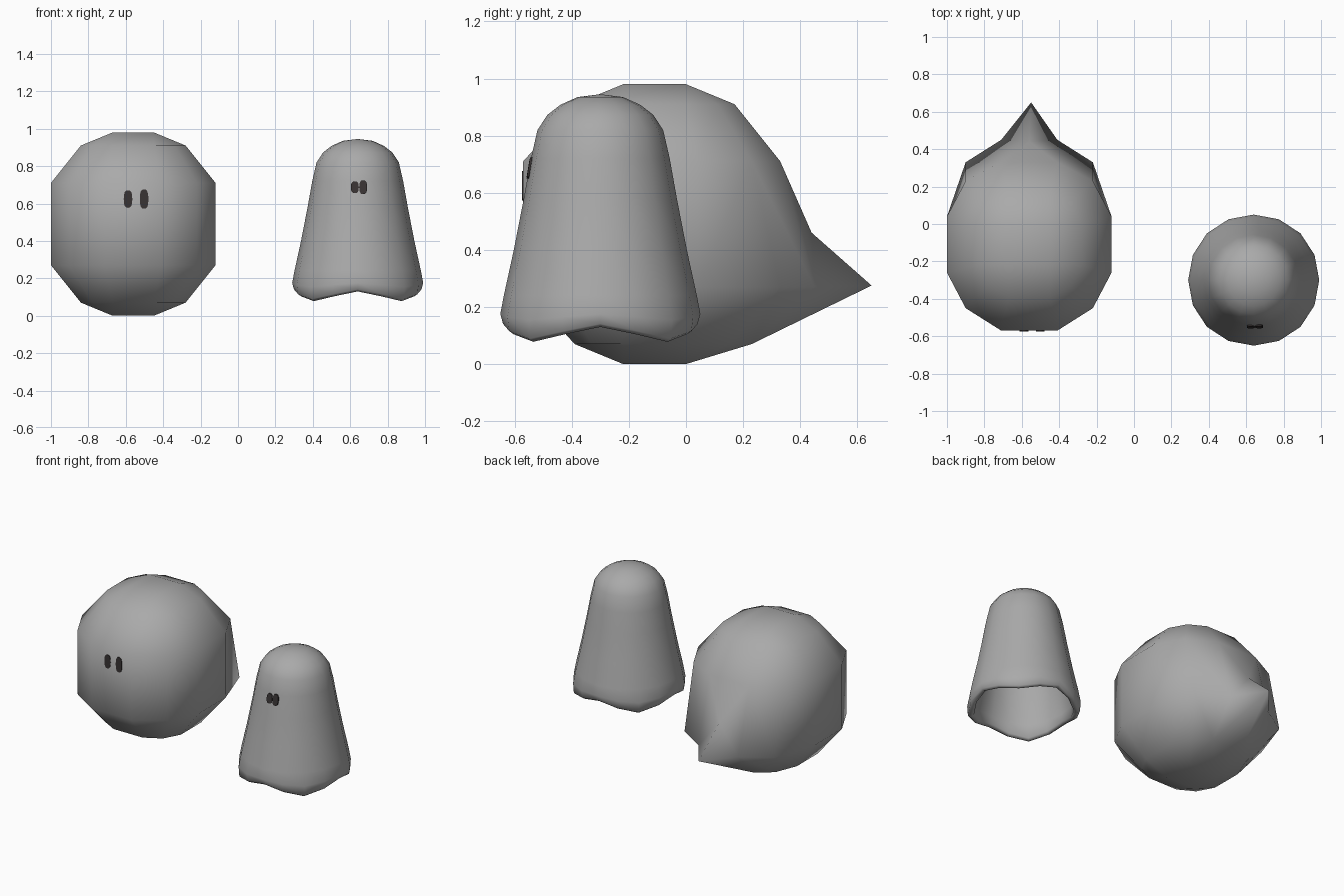
import bpy, bmesh, math
from mathutils import Vector

if "Cube" in bpy.data.objects:
    bpy.data.objects.remove(bpy.data.objects["Cube"])


def material(name, rgb):
    m = bpy.data.materials.new(name)
    m.diffuse_color = (*rgb, 1)
    m.use_nodes = True
    m.node_tree.nodes["Principled BSDF"].inputs["Base Color"].default_value = m.diffuse_color
    return m


GREY = material("soft grey", (0.40, 0.40, 0.40))
DARK = material("eye dark", (0.04, 0.033, 0.033))


def finish(name, bm, mat, smooth=True):
    bmesh.ops.recalc_face_normals(bm, faces=bm.faces[:])
    for f in bm.faces:
        f.smooth = smooth
    me = bpy.data.meshes.new(name)
    bm.to_mesh(me)
    bm.free()
    me.materials.append(mat)
    ob = bpy.data.objects.new(name, me)
    bpy.context.collection.objects.link(ob)
    return ob


# round body: a 3x3 cube grid rounded into a ball, with a drawn-out tail
BALL = Vector((-0.56, -0.11, 0.49))


def place(i, j, k):
    a, b = abs(i) == 3, abs(j) == 3
    if abs(k) == 3:
        x, y, z = {(0, 0): (.11, .11, .49), (1, 0): (.28, .11, .42),
                   (0, 1): (.11, .28, .42), (1, 1): (.22, .22, .42)}[(a, b)]
    else:
        x, y, z = {(1, 0): (.44, .15, .22), (0, 1): (.15, .46, .22),
                   (1, 1): (.34, .34, .22)}[(a, b)]
    if j == 3:  # back sags toward the tail
        if k == 1 and not a:
            y = 0.44
        elif k == -1:
            y = 0.44 if a else 0.56
        elif k == -3:
            y = 0.26 if a else 0.34
    return BALL + Vector((math.copysign(x, i), math.copysign(y, j), math.copysign(z, k)))


def build_ball():
    bm = bmesh.new()
    verts = {}

    def v(c):
        if c not in verts:
            verts[c] = bm.verts.new(place(*c))
        return verts[c]

    steps = [(-3, -1), (-1, 1), (1, 3)]
    for axis in range(3):
        for side in (-3, 3):
            for a in steps:
                for b in steps:
                    if axis == 1 and side == 3 and a == (-1, 1) and b[0] < 1:
                        continue  # left open for the tail
                    quad = []
                    for p, q in ((a[0], b[0]), (a[1], b[0]), (a[1], b[1]), (a[0], b[1])):
                        c = [p, q]
                        c.insert(axis, side)
                        quad.append(v(tuple(c)))
                    bm.faces.new(quad)
    # tail tip
    tip = bm.verts.new(BALL + Vector((0.01, 0.76, -0.215)))
    mid = bm.verts.new(BALL + Vector((0, 0.55, -0.03)))
    bm.faces.new((v((-1, 3, 1)), v((1, 3, 1)), mid))
    for s in (-1, 1):
        bm.faces.new((v((s, 3, 1)), mid, v((s, 3, -1))))
        bm.faces.new((mid, tip, v((s, 3, -1))))
        bm.faces.new((v((s, 3, -1)), tip, v((s, 3, -3))))
    bm.faces.new((v((-1, 3, -3)), v((1, 3, -3)), tip))
    return finish("round_body", bm, GREY)


# draped body: lathed sheet with a hollow inside and a four-pointed hem
SHEET = Vector((0.64, -0.30, 0))
SEG = 16
# radius, height, share of the hem wave
PROFILE = [(.08, .935, 0), (.14, .908, 0), (.185, .873, 0), (.22, .82, 0), (.243, .72, 0),
           (.268, .58, 0), (.303, .40, 0), (.338, .24, 0), (.352, .165, .4),
           (.345, .115, 1), (.328, .104, 1), (.308, .118, 1), (.305, .19, .3),
           (.265, .40, 0), (.21, .70, 0), (.17, .82, 0)]


def build_sheet():
    bm = bmesh.new()
    rings = []
    for r, z, w in PROFILE:
        ring = []
        for n in range(SEG):
            t = 2 * math.pi * n / SEG
            wave = math.cos(4 * t)
            rr = r * (1 - 0.012 * w * wave)
            ring.append(bm.verts.new(SHEET + Vector((rr * math.cos(t), rr * math.sin(t),
                                                     z + 0.026 * w * wave))))
        rings.append(ring)
    for lo, hi in zip(rings, rings[1:]):
        for n in range(SEG):
            m = (n + 1) % SEG
            bm.faces.new((lo[n], lo[m], hi[m], hi[n]))
    for ring, z in ((rings[0], .945), (rings[-1], .88)):
        top = bm.verts.new(SHEET + Vector((0, 0, z)))
        for n in range(SEG):
            bm.faces.new((ring[n], ring[(n + 1) % SEG], top))
    return finish("draped_body", bm, GREY)


# eyes: thin rounded plates that follow the slope of the face
def eye(name, x, z, w, h, y, slope=0.0):
    bm = bmesh.new()
    n = 16
    rings = []
    for back in (0, 0.008):
        ring = []
        for k in range(n):
            t = 2 * math.pi * k / n
            c, s = math.cos(t), math.sin(t)
            dx = w * math.copysign(abs(c) ** 0.75, c)
            dz = h * math.copysign(abs(s) ** 0.75, s)
            ring.append(bm.verts.new((x + dx, y + slope * dz + back, z + dz)))
        rings.append(ring)
        bm.faces.new(ring)
    for k in range(n):
        m = (k + 1) % n
        bm.faces.new((rings[0][k], rings[0][m], rings[1][m], rings[1][k]))
    return finish(name, bm, DARK, smooth=False)


build_ball()
build_sheet()
eye("round_body_eye_left", -0.588, 0.624, 0.023, 0.047, -0.574)
eye("round_body_eye_right", -0.502, 0.624, 0.023, 0.052, -0.574)
eye("draped_body_eye_left", 0.625, 0.687, 0.021, 0.032, -0.553, 0.165)
eye("draped_body_eye_right", 0.669, 0.687, 0.021, 0.037, -0.552, 0.165)
